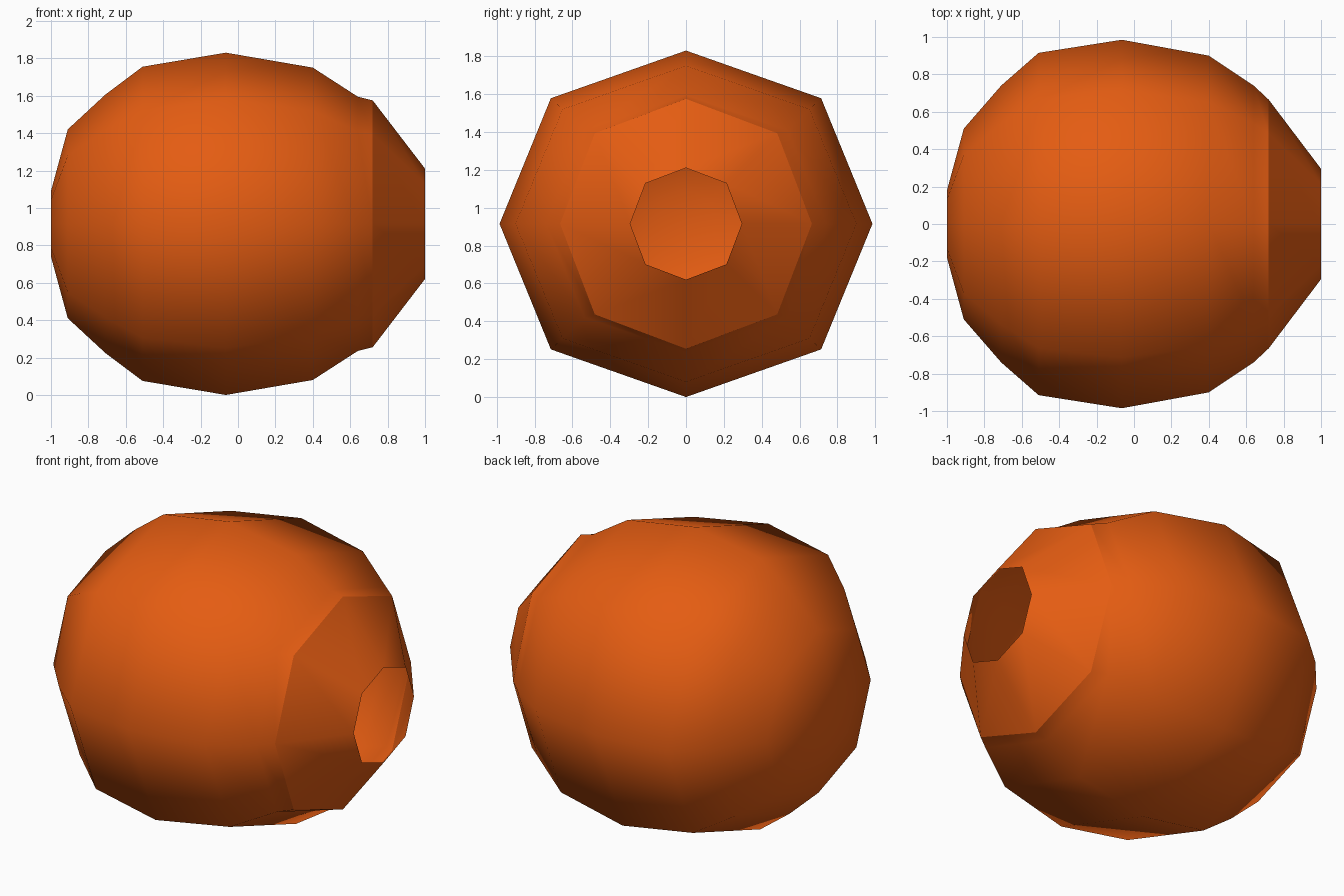
import bpy, bmesh, math

if "Cube" in bpy.data.objects:
    bpy.data.objects.remove(bpy.data.objects["Cube"])

CZ = 0.915   # height of the shell axis
SIDES = 8

mat = bpy.data.materials.new("burnt orange")
mat.diffuse_color = (0.78, 0.108, 0.006, 1)
mat.use_nodes = True
mat.node_tree.nodes["Principled BSDF"].inputs["Base Color"].default_value = mat.diffuse_color

# rings along x: (x, half width in y, half height in z)
RINGS = [(-1.0, 0.18, 0.175), (-0.91, 0.51, 0.505), (-0.71, 0.74, 0.69),
         (-0.51, 0.915, 0.84), (-0.065, 0.985, 0.915), (0.40, 0.90, 0.835),
         (0.64, 0.74, 0.68), (0.72, 0.665, 0.66), (1.0, 0.295, 0.295)]
CREASE = 7   # ring where the neck cone starts


def ring(bm, x, ry, rz):
    vs = []
    for i in range(SIDES):
        a = 2 * math.pi * i / SIDES
        k = 1.025 if i % 2 else 1.0   # diagonal corners bulge slightly
        vs.append(bm.verts.new((x, ry * k * math.cos(a), CZ + rz * k * math.sin(a))))
    return vs


# hollow rounded shell, closed at the left, open neck at the right
bm = bmesh.new()
loops = [ring(bm, *r) for r in RINGS]
for a, b in zip(loops, loops[1:]):
    for i in range(SIDES):
        j = (i + 1) % SIDES
        bm.faces.new((a[i], a[j], b[j], b[i]))
bm.faces.new(loops[0])
bmesh.ops.recalc_face_normals(bm, faces=bm.faces)
# make sure the normals point outwards on the open shell
bm.faces.ensure_lookup_table()
if bm.faces[-1].normal.x > 0:
    bmesh.ops.reverse_faces(bm, faces=bm.faces)
for f in bm.faces:
    f.smooth = True
for i in range(SIDES):
    e = bm.edges.get((loops[CREASE][i], loops[CREASE][(i + 1) % SIDES]))
    e.smooth = False

mesh = bpy.data.meshes.new("round_shell")
bm.to_mesh(mesh)
bm.free()
mesh.materials.append(mat)
obj = bpy.data.objects.new("round_shell", mesh)
bpy.context.collection.objects.link(obj)
